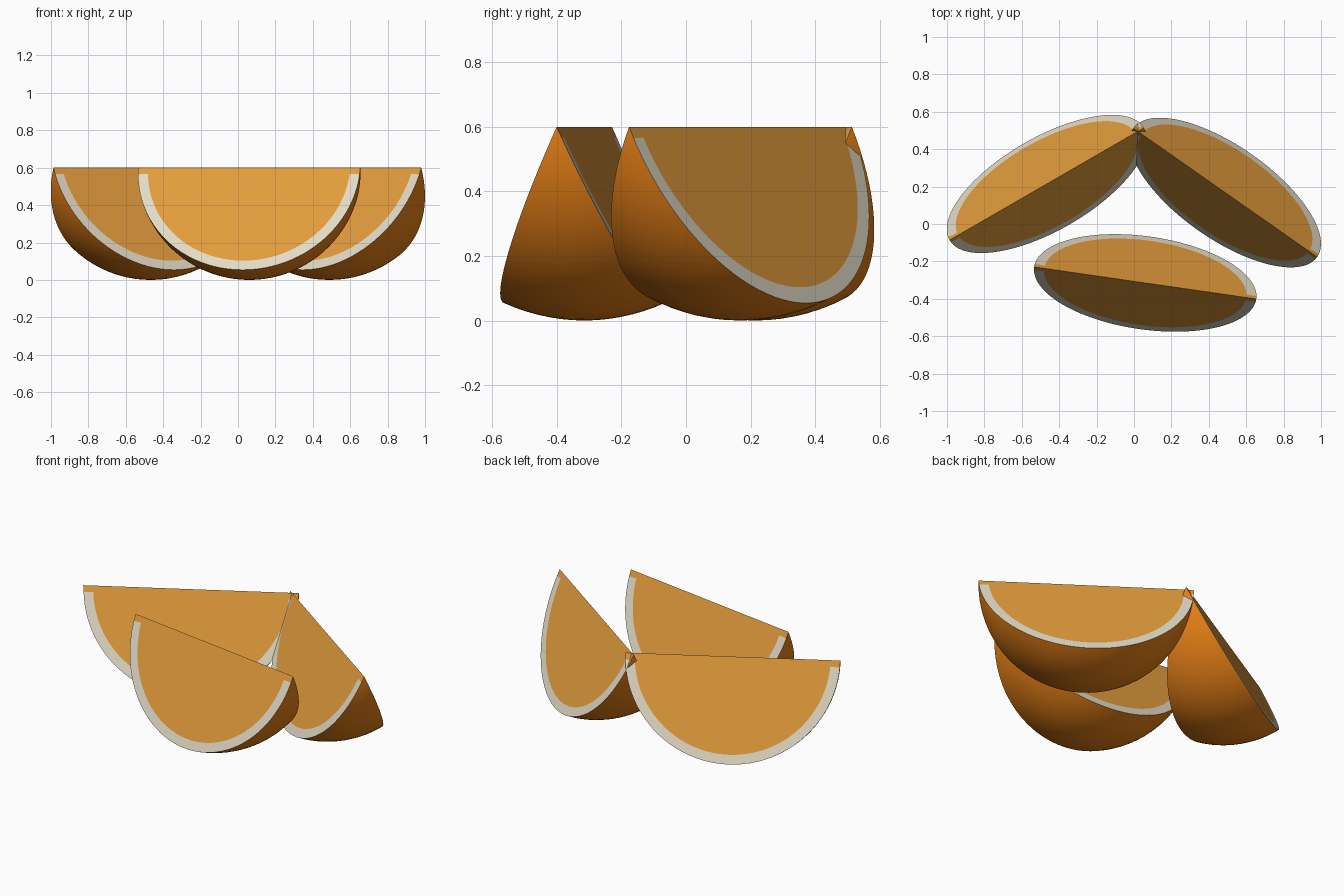
import bpy, bmesh, math

if "Cube" in bpy.data.objects:
    bpy.data.objects.remove(bpy.data.objects["Cube"])

R = 0.6                      # fruit radius, also the height of the wedge edge
INNER = 0.546                # radius of the flesh inside the pith
HALF = math.radians(24.5)    # half of the wedge opening
SEG, ARC = 48, 14


def material(name, rgb):
    m = bpy.data.materials.new(name)
    m.diffuse_color = (*rgb, 1)
    m.use_nodes = True
    m.node_tree.nodes["Principled BSDF"].inputs["Base Color"].default_value = m.diffuse_color
    return m


MATS = [material("orange peel", (0.78, 0.21, 0.008)),
        material("cream pith", (0.76, 0.70, 0.56)),
        material("orange flesh", (0.76, 0.33, 0.045))]


def point(r, t, phi):
    # t runs along the wedge from tip to tip, phi swings around its edge
    return (r * math.cos(t), r * math.sin(t) * math.sin(phi),
            -r * math.sin(t) * math.cos(phi))


def wedge(name, x, y, angle):
    bm = bmesh.new()
    ts = [math.pi * i / SEG for i in range(SEG + 1)]
    tips = [bm.verts.new((R, 0, 0)), bm.verts.new((-R, 0, 0))]
    inner_tips = [bm.verts.new((INNER, 0, 0)), bm.verts.new((-INNER, 0, 0))]

    def face(verts, mat, smooth=False):
        unique = list(dict.fromkeys(verts))
        f = bm.faces.new(unique)
        f.material_index = mat
        f.smooth = smooth

    # Rounded peel
    arcs = []
    for j in range(ARC + 1):
        phi = -HALF + 2 * HALF * j / ARC
        arcs.append([tips[0]] + [bm.verts.new(point(R, t, phi)) for t in ts[1:-1]] + [tips[1]])
    for a, b in zip(arcs, arcs[1:]):
        for i in range(SEG):
            face([a[i], a[i + 1], b[i + 1], b[i]], 0, True)

    # Two cut sides: pith rim around a flesh half disc
    for rim, phi in ((arcs[0], -HALF), (arcs[-1], HALF)):
        inner = [inner_tips[0]] + [bm.verts.new(point(INNER, t, phi)) for t in ts[1:-1]] + [inner_tips[1]]
        for i in range(SEG):
            corner = i in (0, SEG - 1)
            face([rim[i], rim[i + 1], inner[i + 1], inner[i]], 2 if corner else 1)
        face(inner, 2)

    bmesh.ops.recalc_face_normals(bm, faces=bm.faces)
    me = bpy.data.meshes.new(name)
    bm.to_mesh(me)
    bm.free()
    for m in MATS:
        me.materials.append(m)
    ob = bpy.data.objects.new(name, me)
    bpy.context.collection.objects.link(ob)
    ob.location = (x, y, R)
    ob.rotation_euler.z = math.radians(angle)
    # Keep the cut rim crisp
    bpy.ops.object.select_all(action='DESELECT')
    ob.select_set(True)
    bpy.context.view_layer.objects.active = ob
    bpy.ops.object.shade_smooth_by_angle(angle=math.radians(30))


wedge("front_wedge", 0.06, -0.315, -8.2)
wedge("left_wedge", -0.467, 0.214, 30)
wedge("right_wedge", 0.488, 0.168, -35)
